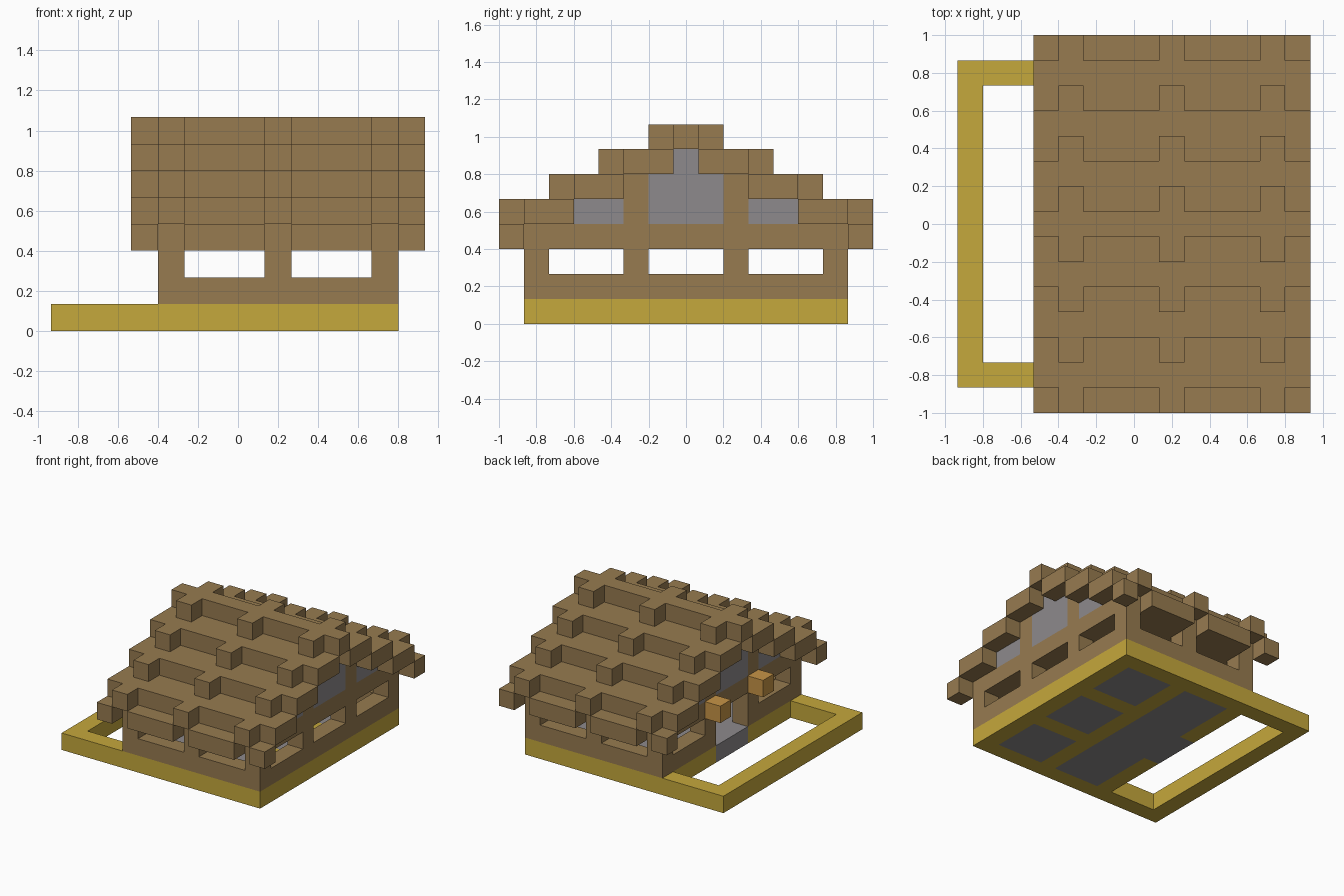
import bpy
import bmesh
from mathutils import Vector

if "Cube" in bpy.data.objects:
    bpy.data.objects.remove(bpy.data.objects["Cube"], do_unlink=True)

UNIT = 2 / 15                      # edge of one block
ORIGIN = Vector((-7 * UNIT, -1, 0))


def material(name, rgb):
    linear = [(c / 255 / 12.92) if c < 11 else ((c / 255 + 0.055) / 1.055) ** 2.4 for c in rgb]
    mat = bpy.data.materials.new(name)
    mat.use_nodes = True
    mat.diffuse_color = (*linear, 1)
    mat.node_tree.nodes["Principled BSDF"].inputs["Base Color"].default_value = (*linear, 1)
    return mat


wood = material("brown_wood", (151, 123, 80))
sand = material("yellow_foundation", (197, 168, 60))
stone = material("grey_stone", (141, 138, 140))
glow = material("orange_lantern", (198, 148, 70))


def block(xs, ys, zs):
    """All grid cells in the given inclusive ranges."""
    return {(i, j, k) for i in range(xs[0], xs[1] + 1)
            for j in range(ys[0], ys[1] + 1) for k in range(zs[0], zs[1] + 1)}


def mirrored(cells):
    """Cells together with their copy on the other side of the ridge."""
    return cells | {(i, 14 - j, k) for i, j, k in cells}


# Floors of the hall, doorway and three rooms
floor = block((5, 7), (2, 12), (0, 0)) | block((4, 4), (6, 8), (0, 0))
for j in (2, 6, 10):
    floor |= block((9, 11), (j, j + 2), (0, 0))

# Foundation and the open yard border beside the door
foundation = block((0, 12), (1, 13), (0, 0)) - block((1, 3), (2, 12), (0, 0)) - floor

# Walls with window openings and a doorway, closed by a ceiling
walls = block((4, 12), (1, 13), (1, 2)) - block((5, 11), (2, 12), (1, 2))
for i in (5, 9):
    walls -= block((i, i + 2), (1, 13), (2, 2))
for j in (2, 6, 10):
    walls -= block((4, 12), (j, j + 2), (2, 2))
walls -= block((4, 4), (6, 8), (1, 2))
ceiling = block((4, 12), (1, 13), (3, 3))

# Stepped roof: ribs sit one block further out than the panels between them
RIBS = (4, 8, 12)
panels, ribs = set(), set()
for i in range(3, 14):
    for k in range(3, 8):
        step = 2 * (k - 4) + (i not in RIBS)
        course = {(i, j, k) for j in (step, step + 1) if 0 <= j <= 7}
        (ribs if i in RIBS else panels).update(mirrored(course))

# Gable ends: timber posts with stone infill
posts, gables = set(), set()
for i in (4, 12):
    posts |= mirrored(block((i, i), (5, 5), (4, 5)))
    for k in (4, 5, 6):
        gables |= block((i, i), (2 * k - 6, 20 - 2 * k), (k, k))
gables -= posts | ribs

# Lanterns either side of the doorway
lanterns = mirrored({(3, 5, 3)})

parts = [
    ("floor", floor, stone), ("foundation", foundation, sand),
    ("walls", walls, wood), ("ceiling", ceiling, wood),
    ("roof_panels", panels, wood), ("roof_ribs", ribs, wood),
    ("gable_posts", posts, wood), ("gable_infill", gables, stone),
    ("lanterns", lanterns, glow),
]
solid = set().union(*(cells for _, cells, _ in parts))


def build(name, cells, mat):
    """Skin the exposed sides of the cells and merge flat areas."""
    bm = bmesh.new()
    for cell in sorted(cells):
        centre = Vector(cell) + Vector((0.5, 0.5, 0.5))
        for axis in range(3):
            for sign in (-1, 1):
                near = list(cell)
                near[axis] += sign
                if tuple(near) in solid:
                    continue
                n, u = Vector(), Vector()
                n[axis] = sign / 2
                u[(axis + 1) % 3] = 0.5
                v = 2 * n.cross(u)
                ring = (-u - v, u - v, u + v, v - u)
                bm.faces.new([bm.verts.new(ORIGIN + (centre + n + p) * UNIT) for p in ring])
    bmesh.ops.remove_doubles(bm, verts=bm.verts, dist=0.001)
    bmesh.ops.dissolve_limit(bm, angle_limit=0.01, verts=bm.verts, edges=bm.edges)
    mesh = bpy.data.meshes.new(name)
    bm.to_mesh(mesh)
    bm.free()
    mesh.materials.append(mat)
    bpy.context.collection.objects.link(bpy.data.objects.new(name, mesh))


for part in parts:
    build(*part)
